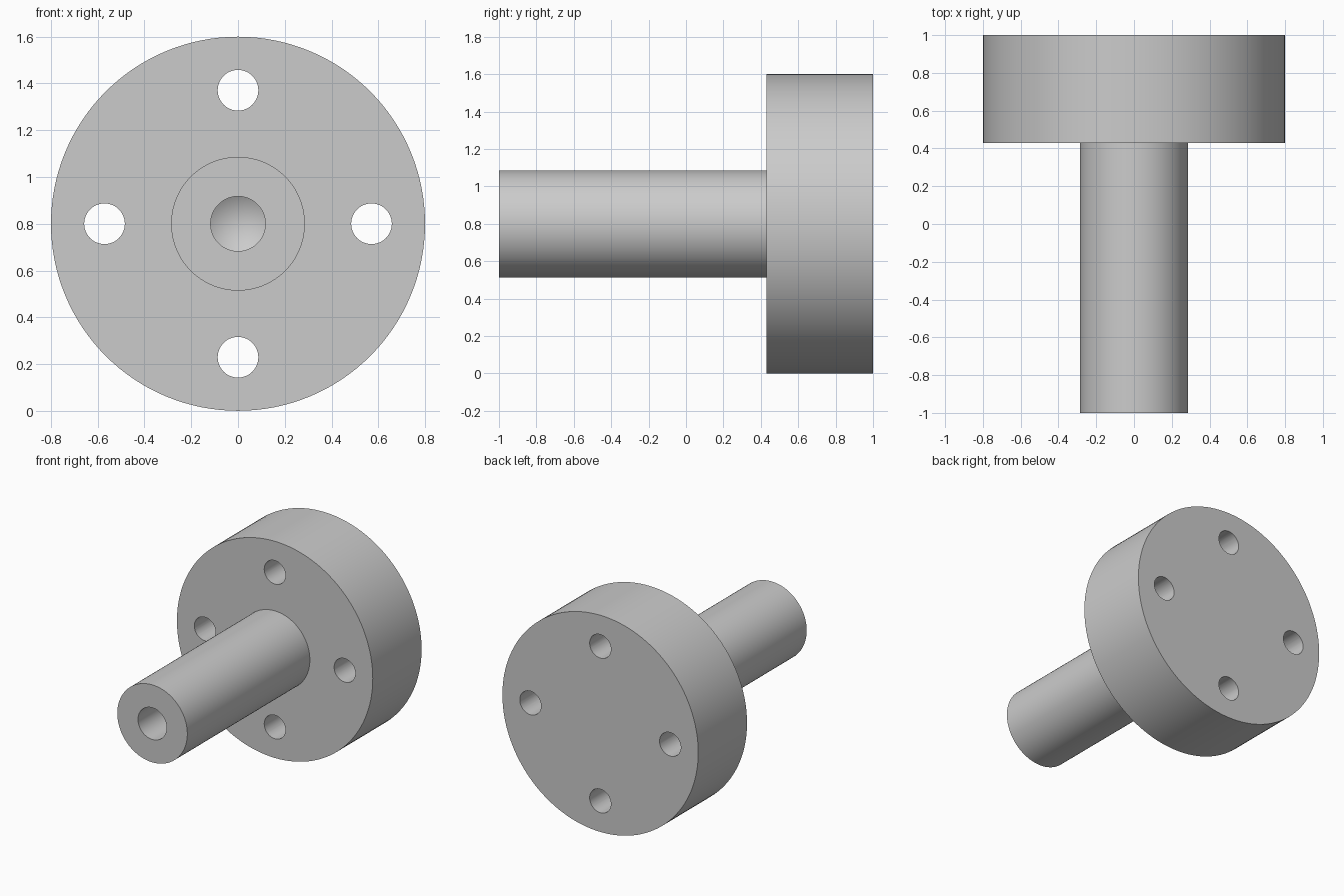
import bpy, bmesh, math
from mathutils import Matrix, Vector

cube = bpy.data.objects.get("Cube")
if cube:
    bpy.data.objects.remove(cube, do_unlink=True)

CENTRE = Vector((0, 0, 0.8))
FLANGE_R, SHAFT_R, BORE_R, BOLT_R = 0.8, 0.286, 0.117, 0.087
FRONT, STEP, BACK = -1.0, 0.43, 1.0
BORE_END = -0.3
BOLT_CIRCLE = 0.571

steel = bpy.data.materials.new("plain grey")
steel.use_nodes = True
steel.diffuse_color = (0.6, 0.6, 0.6, 1)
steel.node_tree.nodes["Principled BSDF"].inputs["Base Color"].default_value = (0.6, 0.6, 0.6, 1)


def add_object(name, bm):
    mesh = bpy.data.meshes.new(name)
    bm.to_mesh(mesh)
    bm.free()
    obj = bpy.data.objects.new(name, mesh)
    bpy.context.collection.objects.link(obj)
    mesh.materials.append(steel)
    return obj


def lathe(name, profile, steps=128):
    """Turn a (radius, y) profile around the y axis through CENTRE."""
    bm = bmesh.new()
    verts = [bm.verts.new(CENTRE + Vector((r, y, 0))) for r, y in profile]
    edges = [bm.edges.new(pair) for pair in zip(verts, verts[1:])]
    bmesh.ops.spin(bm, geom=verts + edges, cent=CENTRE, axis=(0, 1, 0),
                   angle=math.tau, steps=steps)
    bmesh.ops.remove_doubles(bm, verts=bm.verts, dist=1e-5)
    bmesh.ops.recalc_face_normals(bm, faces=bm.faces)
    return add_object(name, bm)


# Stepped body: shaft with a blind drilled bore, and a thick flange
cone_depth = BORE_R / math.tan(math.radians(59))
body = lathe("flanged_shaft", [
    (0, BORE_END + cone_depth), (BORE_R, BORE_END), (BORE_R, FRONT),
    (SHAFT_R, FRONT), (SHAFT_R, STEP), (FLANGE_R, STEP),
    (FLANGE_R, BACK), (0, BACK)])

# Four bolt holes through the flange
bm = bmesh.new()
for i in range(4):
    a = i * math.pi / 2
    spot = CENTRE + Vector((math.cos(a) * BOLT_CIRCLE, (STEP + BACK) / 2,
                            math.sin(a) * BOLT_CIRCLE))
    bmesh.ops.create_cone(bm, cap_ends=True, segments=48, radius1=BOLT_R,
                          radius2=BOLT_R, depth=BACK - STEP + 0.2,
                          matrix=Matrix.Translation(spot) @ Matrix.Rotation(math.pi / 2, 4, 'X'))
cutter = add_object("bolt_hole_cutter", bm)
cutter.hide_render = True
cutter.hide_set(True)

cut = body.modifiers.new("bolt holes", 'BOOLEAN')
cut.operation = 'DIFFERENCE'
cut.solver = 'EXACT'
cut.object = cutter

# Apply the cut, drop the cutter, and smooth the round walls
bpy.context.view_layer.objects.active = body
body.select_set(True)
bpy.ops.object.modifier_apply(modifier=cut.name)
bpy.data.objects.remove(cutter, do_unlink=True)
bpy.ops.object.shade_smooth_by_angle(angle=math.radians(30))
